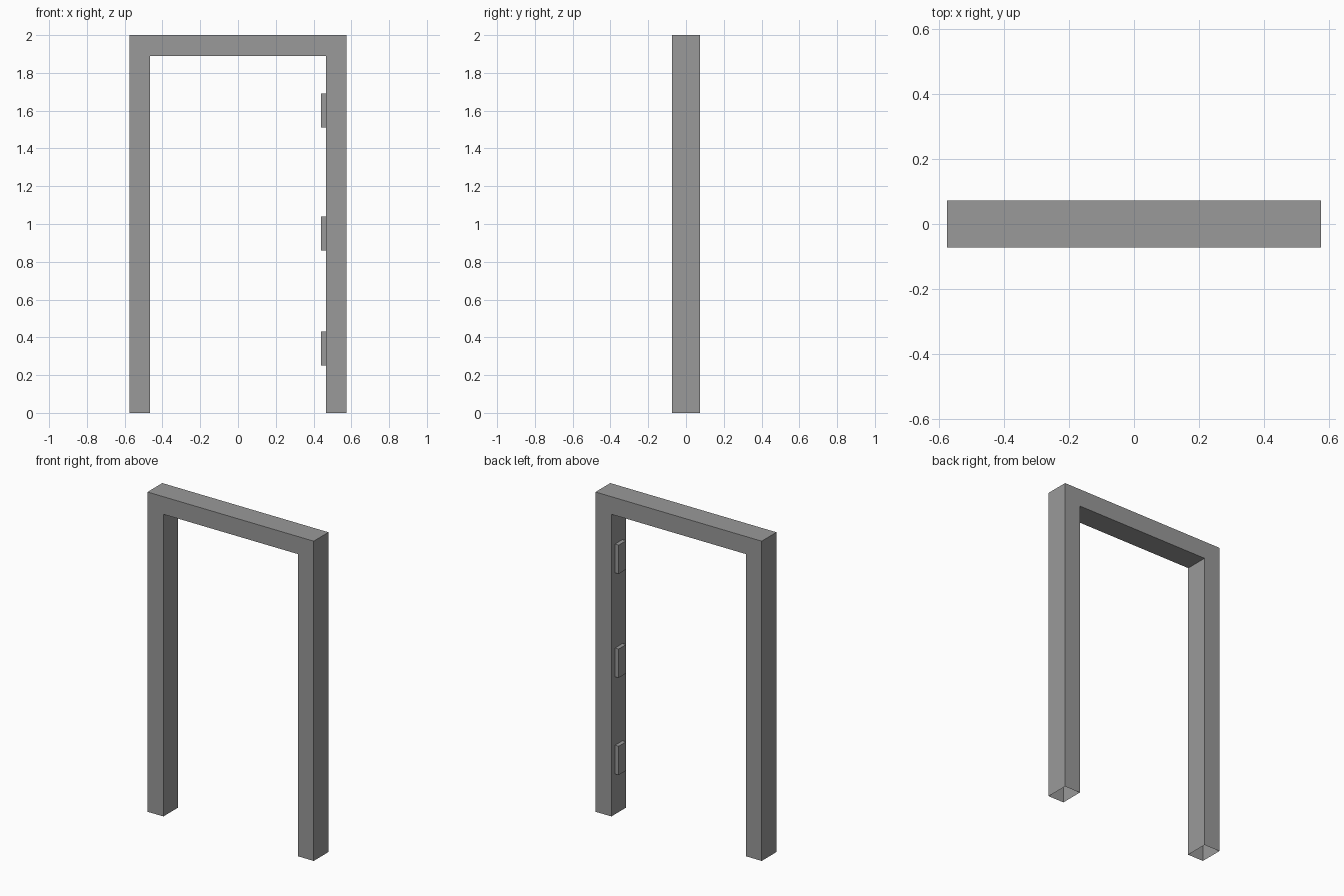
import bpy
import bmesh

cube = bpy.data.objects.get("Cube")
if cube:
    bpy.data.objects.remove(cube, do_unlink=True)

OUTER, INNER = 0.575, 0.465      # half widths of frame and opening
TOP, LINTEL = 2.0, 1.89          # outer top and underside of the top beam
DEPTH = 0.073                    # half depth


def make_material(name, color):
    mat = bpy.data.materials.new(name)
    mat.use_nodes = True
    mat.diffuse_color = color
    bsdf = mat.node_tree.nodes["Principled BSDF"]
    bsdf.inputs["Base Color"].default_value = color
    return mat


grey = make_material("plain grey", (0.32, 0.32, 0.32, 1))


def add_object(name, bm):
    mesh = bpy.data.meshes.new(name)
    bm.to_mesh(mesh)
    bm.free()
    mesh.materials.append(grey)
    obj = bpy.data.objects.new(name, mesh)
    bpy.context.collection.objects.link(obj)
    return obj


def add_box(name, low, high):
    bm = bmesh.new()
    bmesh.ops.create_cube(bm, size=1)
    for v in bm.verts:
        v.co = [h if c > 0 else l for c, l, h in zip(v.co, low, high)]
    return add_object(name, bm)


# Door frame: one arch outline extruded through its depth, hollow and open at the feet
half = [(INNER, LINTEL), (INNER, 0), (OUTER, 0), (OUTER, TOP)]
outline = half + [(-x, z) for x, z in reversed(half)]
bm = bmesh.new()
face = bm.faces.new([bm.verts.new((x, -DEPTH, z)) for x, z in outline])
extruded = bmesh.ops.extrude_face_region(bm, geom=[face], use_keep_orig=True)
for item in extruded["geom"]:
    if isinstance(item, bmesh.types.BMVert):
        item.co.y = DEPTH
bmesh.ops.recalc_face_normals(bm, faces=bm.faces[:])
feet = [f for f in bm.faces if all(v.co.z < 0.001 for v in f.verts)]
bmesh.ops.delete(bm, geom=feet, context="FACES_ONLY")
add_object("door_frame", bm)

# Three hinges on the left jamb, each a pair of stacked leaves
for label, z in (("lower", 0.342), ("middle", 0.95), ("upper", 1.6)):
    add_box(label + "_hinge_fixed_leaf", (0.453, -0.037, z - 0.09), (INNER, 0.037, z + 0.09))
    add_box(label + "_hinge_free_leaf", (0.44, -0.037, z - 0.09), (0.453, 0.037, z + 0.09))
